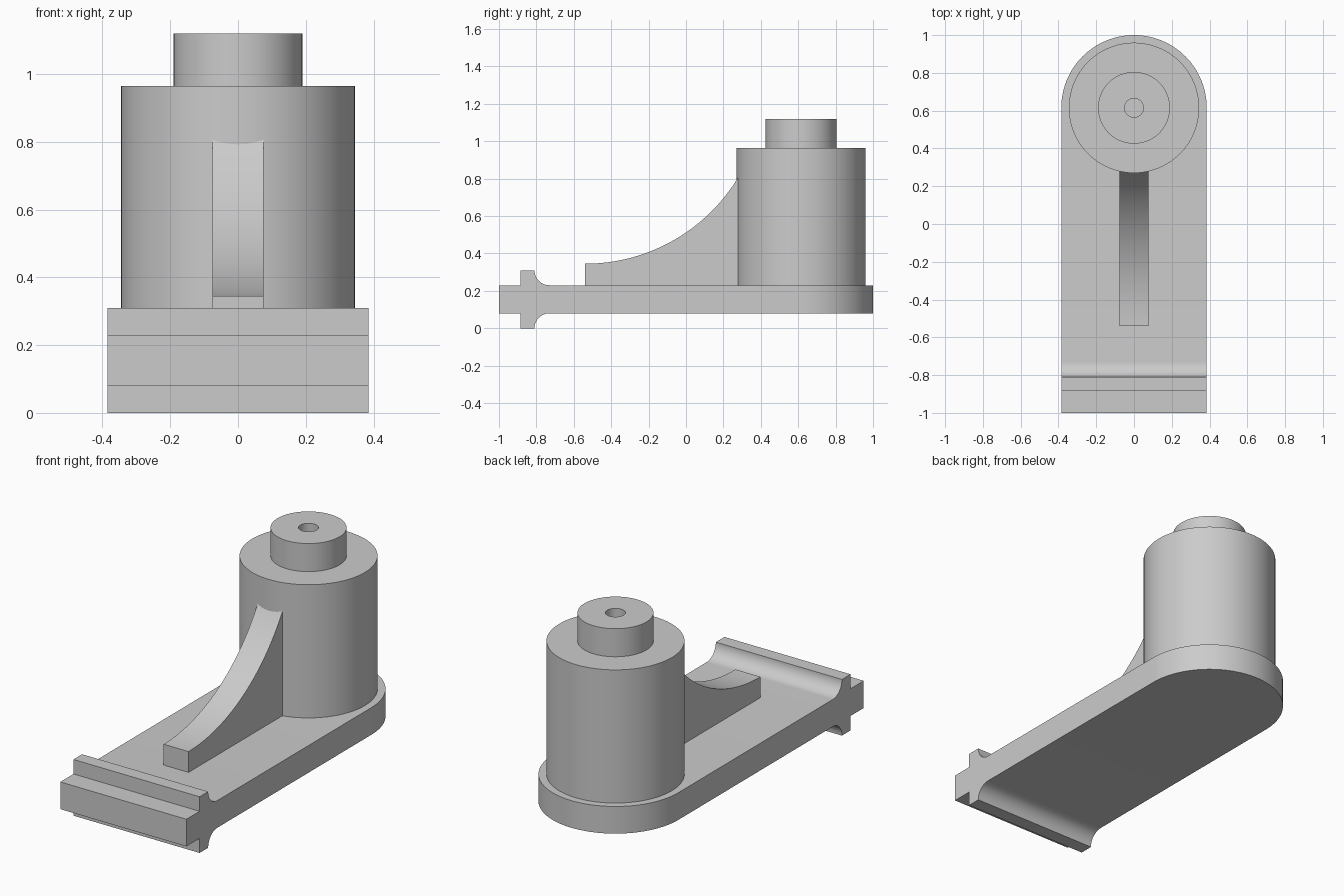
import bpy, bmesh
from math import sin, cos, pi, radians, sqrt, asin
from mathutils import Matrix

cube = bpy.data.objects.get("Cube")
if cube:
    bpy.data.objects.remove(cube, do_unlink=True)

HALF = 0.385          # half width of the plate
BOSS_Y = 0.615        # axis of the boss and of the rounded plate end

grey = bpy.data.materials.new("machined grey")
grey.use_nodes = True
grey.diffuse_color = (0.6, 0.6, 0.6, 1)
grey.node_tree.nodes["Principled BSDF"].inputs["Base Color"].default_value = (0.6, 0.6, 0.6, 1)


def finish(name, bm):
    bmesh.ops.recalc_face_normals(bm, faces=bm.faces)
    mesh = bpy.data.meshes.new(name)
    bm.to_mesh(mesh)
    bm.free()
    mesh.materials.append(grey)
    ob = bpy.data.objects.new(name, mesh)
    bpy.context.collection.objects.link(ob)
    return ob


def activate(ob):
    bpy.ops.object.select_all(action='DESELECT')
    ob.select_set(True)
    bpy.context.view_layer.objects.active = ob


def smooth(ob):
    activate(ob)
    bpy.ops.object.shade_smooth_by_angle(angle=radians(30))


def prism(name, points, offset):
    """Extrude a closed outline of 3D points along an offset."""
    bm = bmesh.new()
    face = bm.faces.new([bm.verts.new(p) for p in points])
    new = bmesh.ops.extrude_face_region(bm, geom=[face])["geom"]
    verts = [v for v in new if isinstance(v, bmesh.types.BMVert)]
    bmesh.ops.translate(bm, verts=verts, vec=offset)
    return finish(name, bm)


def lathe(name, profile, y, steps=96):
    """Revolve (radius, z) points around a vertical axis."""
    bm = bmesh.new()
    verts = [bm.verts.new((r, 0, z)) for r, z in profile]
    edges = [bm.edges.new(pair) for pair in zip(verts, verts[1:])]
    bmesh.ops.spin(bm, geom=verts + edges, cent=(0, 0, 0), axis=(0, 0, 1),
                   angle=2 * pi, steps=steps)
    bmesh.ops.remove_doubles(bm, verts=bm.verts, dist=1e-4)
    bmesh.ops.transform(bm, matrix=Matrix.Translation((0, y, 0)), verts=bm.verts)
    return finish(name, bm)


# Base plate: side profile with a cross flange and fillets, mirrored about mid height
MID, R = 0.155, 0.08
upper = [(-1, 0.075), (-0.885, 0.075), (-0.885, 0.155)]
for i in range(17):
    a = pi + i / 16 * pi / 2
    upper.append((-0.81 + R + R * cos(a), 0.155 + R * sin(a)))
upper.append((1.1, 0.075))
side = upper + [(y, -h) for y, h in reversed(upper)]
plate = prism("base_plate", [(-HALF, y, MID + h) for y, h in side], (2 * HALF, 0, 0))

# Round the rear end of the plate
outline = [(-0.5, -1.1, -0.1), (0.5, -1.1, -0.1), (0.5, 0.3, -0.1), (HALF, 0.3, -0.1)]
outline += [(HALF * cos(pi * i / 64), BOSS_Y + HALF * sin(pi * i / 64), -0.1)
            for i in range(65)]
outline += [(-HALF, 0.3, -0.1), (-0.5, 0.3, -0.1)]
cutter = prism("end_cutter", outline, (0, 0, 0.6))
cutter.hide_render = True
activate(plate)
mod = plate.modifiers.new("round_end", 'BOOLEAN')
mod.operation = 'INTERSECT'
mod.solver = 'EXACT'
mod.object = cutter
bpy.ops.object.modifier_apply(modifier=mod.name)
bpy.data.objects.remove(cutter, do_unlink=True)
smooth(plate)

# Stepped boss with a blind hole in its top
boss = lathe("stepped_boss", [(0, 0.15), (0.345, 0.15), (0.345, 0.965), (0.19, 0.965),
                              (0.19, 1.12), (0.05, 1.12), (0.05, 0.9), (0, 0.9)], BOSS_Y)
smooth(boss)

# Curved support rib running into the boss
FRONT, BACK, LOW, ARC = -0.54, 0.3, 0.345, 0.957
sweep = asin((BACK - FRONT) / ARC)
rib_side = [(FRONT, 0.2)]
for i in range(33):
    a = sweep * i / 32
    rib_side.append((FRONT + ARC * sin(a), LOW + ARC * (1 - cos(a))))
rib_side.append((BACK, 0.2))
rib = prism("support_rib", [(-0.076, y, z) for y, z in rib_side], (0.152, 0, 0))
smooth(rib)
